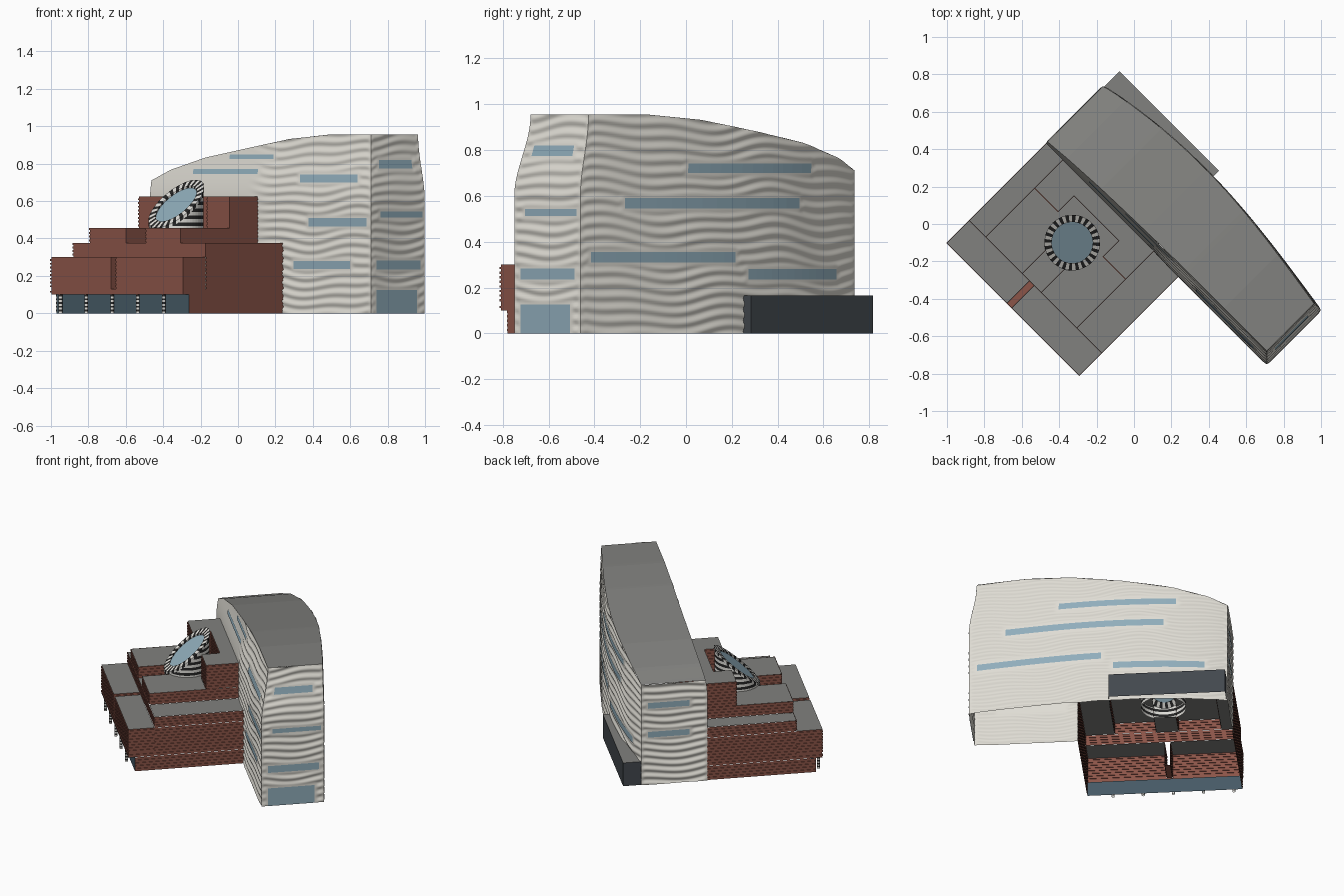
import bpy, math
from math import sin, cos, pi, sqrt

if "Cube" in bpy.data.objects:
    bpy.data.objects.remove(bpy.data.objects["Cube"])

R2 = sqrt(2)


def mat(name, c):
    m = bpy.data.materials.new(name)
    m.diffuse_color = (*c, 1)
    m.use_nodes = True
    m.node_tree.nodes["Principled BSDF"].inputs["Base Color"].default_value = m.diffuse_color
    return m


BRICK = mat("brick", (0.26, 0.09, 0.065))
WHITE = mat("pale_panel", (0.74, 0.72, 0.66))
GLASS = mat("window_glass", (0.28, 0.42, 0.50))
ROOF = mat("roof_grey", (0.22, 0.22, 0.21))
DARK = mat("dark_glass", (0.06, 0.10, 0.13))
SLATE = mat("slate", (0.055, 0.065, 0.075))
BLACK = mat("black_stone", (0.02, 0.02, 0.02))
LIGHT = mat("white_stone", (0.75, 0.74, 0.70))


def make(name, pts, faces, mats, idx=None, smooth=False):
    """Mesh from plan coordinates (u along the street, v inward), turned 45 degrees."""
    me = bpy.data.meshes.new(name)
    me.from_pydata([((u + v) / R2, (v - u) / R2, z) for u, v, z in pts], [], faces)
    for m in mats:
        me.materials.append(m)
    for i, p in enumerate(me.polygons):
        p.use_smooth = smooth
        if idx:
            p.material_index = idx[i]
    ob = bpy.data.objects.new(name, me)
    bpy.context.collection.objects.link(ob)
    return ob


def grid(name, f, nx, ny, m, smooth=False, skip=None):
    pts = [f(i / nx, j / ny) for j in range(ny + 1) for i in range(nx + 1)]
    w, faces = nx + 1, []
    for j in range(ny):
        for i in range(nx):
            q = (j * w + i, j * w + i + 1, (j + 1) * w + i + 1, (j + 1) * w + i)
            if not (skip and skip(pts[q[2]])):
                faces.append(q)
    return make(name, pts, faces, [m], smooth=smooth)


def sstep(a, b, x):
    t = min(1, max(0, (x - a) / (b - a)))
    return t * t * (3 - 2 * t)


def lerp(a, b, t):
    return a + (b - a) * t


# ---- tower: rippled curved shell ----
U0, U1, V0 = -0.638, 1.032, -0.028
TOP = [(-0.64, 0.71), (-0.5, 0.768), (-0.25, 0.832), (0.08, 0.884), (0.4, 0.932), (0.7, 0.955), (1.1, 0.955)]


def top(a):
    u = lerp(U0, U1, a)
    for (p, h), (q, k) in zip(TOP, TOP[1:]):
        if u <= q:
            return lerp(h, k, (u - p) / (q - p))


def lean(z):
    return 0.05 * sstep(0.60, 0.95, z)


def back_v(a):
    return lerp(0.403, 0.38, a) + 0.085 * sin(pi * min(1, max(0, a)) ** 0.85)


def surf(side, t, z, off=0.0):
    s = lean(z)
    if side in ("front", "back"):
        u = lerp(U0, U1 - s, t)
        return (u, V0 + s - off, z) if side == "front" else (u, back_v(t) + off, z)
    if side == "right":
        return (U1 - s + off, lerp(V0 + s, 0.38, t), z)
    return (U0 - off, lerp(V0 + s, 0.403, t), z)


# windows: view-axis start/end as read off the elevations, then z range
WIN = {
    "front": [(-.06, .18, .825, .85), (-.25, .10, .745, .772), (.33, .64, .70, .743),
              (.38, .69, .465, .51), (.30, .60, .238, .28)],
    "right": [(-.705, -.515, .775, .82), (-.70, -.475, .513, .543), (-.72, -.485, .235, .283),
              (-.72, -.505, .0, .125)],
    "back": [(.54, .0, .70, .742), (.485, -.24, .545, .59), (.20, -.37, .31, .355), (.67, .255, .235, .28)],
    "left": [(.09, .36, .54, .58), (.09, .36, .335, .375)],
}
CONV = {"front": lambda x: (R2 * x - V0 - U0) / (U1 - U0),
        "back": lambda y: (0.455 - R2 * y - U0) / (U1 - U0),
        "right": lambda y: (R2 * y + U1 - V0) / (0.38 - V0),
        "left": lambda v: (v - V0) / (0.403 - V0)}


def ripple(side, t, z, wins):
    length = 1.67 if side in ("front", "back") else 0.42
    s = t * length
    k = sstep(0, 0.02, s) * sstep(0, 0.02, length - s)
    if side == "front":
        k *= sstep(0.72, 0.95, s)
    for a, b, c, d in wins:
        ds = max(a * length - s, s - b * length, 0)
        dz = max(c - z, z - d, 0)
        k *= sstep(0.006, 0.032, math.hypot(ds, dz))
    ph = z / 0.05 + 0.35 * sin(6 * s + 2 * z) + 0.2 * sin(13 * s - 5 * z)
    return 0.0045 * k * sin(2 * pi * ph)


def behind_brick(p):
    u, v, z = p
    return (u < 0.37 and z < 0.375) or (-0.5 < u < 0.17 and z < 0.62)


for side, rows in WIN.items():
    wins = [(CONV[side](a), CONV[side](b), c, d) for a, b, c, d in rows]
    long = side in ("front", "back")
    flip = side in ("back", "left")

    def f(x, y):
        t = 1 - x if flip else x
        z = y * top(t if long else (1 if side == "right" else 0))
        return surf(side, t, z, ripple(side, t, z, wins))
    grid("tower_wall_" + side, f, 140 if long else 40, 110, WHITE, True,
         behind_brick if side == "front" else None)
    for n, (a, b, c, d) in enumerate(wins):
        def g(x, y):
            return surf(side, lerp(b, a, x) if flip else lerp(a, b, x), lerp(c, d, y), 0.003)
        grid(f"window_{side}_{n + 1}", g, 12, 3, GLASS)


def roof_pt(x, y):
    z = top(x)
    p, q = surf("front", x, z), surf("back", x, z)
    return tuple(lerp(p[k], q[k], y) for k in range(3))


grid("tower_roof", roof_pt, 60, 1, ROOF)


# ---- brick steps: coursed walls and flat roofs ----
def wall(name, path, z0, z1, m=BRICK, rib=0.004, step=0.01):
    nrm = []
    for p, q in zip(path, path[1:]):
        l = math.hypot(q[0] - p[0], q[1] - p[1])
        nrm.append(((q[1] - p[1]) / l, (p[0] - q[0]) / l))
    offs = [nrm[0]] + [(a[0] + b[0], a[1] + b[1]) for a, b in zip(nrm, nrm[1:])] + [nrm[-1]]
    pts, faces, w = [], [], len(path)
    n = max(1, round((z1 - z0) / step)) if rib else 1
    for i in range(n):
        r = rib * (i % 2) - rib / 2
        for z in (lerp(z0, z1, i / n), lerp(z0, z1, (i + 1) / n)):
            pts += [(p[0] + o[0] * r, p[1] + o[1] * r, z) for p, o in zip(path, offs)]
    for j in range(2 * n - 1):
        faces += [(j * w + i, j * w + i + 1, (j + 1) * w + i + 1, (j + 1) * w + i) for i in range(w - 1)]
    make(name, pts, faces, [m])


def slab(name, u0, u1, v0, v1, z, m=ROOF):
    make(name, [(u0, v0, z), (u1, v0, z), (u1, v1, z), (u0, v1, z)], [(0, 1, 2, 3)], [m])


L, R, F, B = -0.636, 0.366, -0.78, -0.024      # brick block extents
G, S = -0.737, -0.61                           # glazing line, first setback
C, TL, TR, TV = -0.163, -0.512, 0.177, -0.24   # drum axis, upper tiers
s0, s1 = C - 0.018, C + 0.018                  # front slot
c0, c1, n0, n1, NV = C - 0.072, C + 0.072, C - 0.17, C + 0.17, -0.12

wall("side_base_left", [(L, B), (L, G)], 0, 0.1)
wall("side_base_right", [(R, G), (R, B)], 0, 0.1)
wall("front_band", [(L, S), (L, F), (R, F), (R, S)], 0.1, 0.13)
wall("front_tier_left", [(L, S), (L, F), (s0, F), (s0, S)], 0.13, 0.3)
wall("front_tier_right", [(s1, S), (s1, F), (R, F), (R, S)], 0.13, 0.3)
slab("slot_floor", s0, s1, F, S, 0.13, BRICK)
slab("front_soffit", L, R, F, G, 0.1, SLATE)
slab("front_roof_left", L, s0, F, S, 0.3)
slab("front_roof_right", s1, R, F, S, 0.3)
wall("second_side_left", [(L, B), (L, S)], 0.1, 0.3)
wall("second_side_right", [(R, S), (R, B)], 0.1, 0.3)
wall("second_tier", [(L, B), (L, S), (R, S), (R, B)], 0.3, 0.375)
slab("second_roof_left", L, TL, S, B, 0.375)
slab("second_roof_right", TR, R, S, B, 0.375)
slab("second_roof_slot", c0, c1, S, -0.42, 0.375)
wall("third_tier_left", [(TL, TV), (TL, S), (c0, S), (c0, -0.42)], 0.375, 0.455)
wall("third_tier_right", [(c1, -0.42), (c1, S), (TR, S), (TR, TV)], 0.375, 0.455)
slab("third_roof_left", TL, c0, S, TV, 0.455)
slab("third_roof_right", c1, TR, S, TV, 0.455)
slab("third_roof_notch", n0, n1, TV, NV, 0.455)
wall("top_side_left", [(TL, B), (TL, TV)], 0.375, 0.455)
wall("top_side_right", [(TR, TV), (TR, B)], 0.375, 0.455)
wall("top_tier", [(TL, B), (TL, TV), (n0, TV), (n0, NV), (n1, NV), (n1, TV), (TR, TV), (TR, B)], 0.455, 0.625)
slab("top_roof_left", TL, n0, TV, B, 0.625)
slab("top_roof_right", n1, TR, TV, B, 0.625)
slab("top_roof_back", n0, n1, NV, B, 0.625)

# ---- street glazing and striped columns ----
wall("street_glazing", [(L, G), (R, G)], 0, 0.1, DARK, 0)


def striped_column(name, u, v, r, n=12, bands=10):
    pts = [(u + r * cos(2 * pi * i / n), v + r * sin(2 * pi * i / n), 0.1 * j / bands)
           for j in range(bands + 1) for i in range(n)]
    faces = [(j * n + i, j * n + (i + 1) % n, (j + 1) * n + (i + 1) % n, (j + 1) * n + i)
             for j in range(bands) for i in range(n)]
    make(name, pts, faces, [LIGHT, BLACK], [k // n % 2 for k in range(len(faces))])


for k in range(5):
    striped_column(f"column_{k + 1}", -0.578 + 0.195 * k, -0.764, 0.01)

# ---- striped drum with slanted skylight ----
CV, N, BANDS = -0.304, 48, 18


def cut(v):
    return 0.58 + 0.86 * (v - CV)


def ring_pt(i, r, dz=0.0):
    t = 2 * pi * i / N
    v = CV + r * sin(t)
    return (C + r * cos(t), v, cut(v) + dz)


pts, faces, idx = [], [], []
for j in range(BANDS + 1):
    for i in range(N):
        u, v, z = ring_pt(i, 0.145)
        pts.append((u, v, min(z, 0.375 + 0.0185 * j)))
for j in range(BANDS):
    for i in range(N):
        a, b = j * N + i, j * N + (i + 1) % N
        if pts[a + N][2] - pts[a][2] > 1e-5 or pts[b + N][2] - pts[b][2] > 1e-5:
            faces.append((a, b, b + N, a + N))
            idx.append(j % 2)
make("drum", pts, faces, [LIGHT, BLACK], idx)

pts = [ring_pt(i, r, d) for r, d in ((0.149, -0.012), (0.149, 0.006), (0.11, 0.006), (0.11, -0.006)) for i in range(N)]
faces = [(j * N + i, j * N + (i + 1) % N, (j + 1) * N + (i + 1) % N, (j + 1) * N + i)
         for j in range(3) for i in range(N)]
make("skylight_rim", pts, faces, [LIGHT, BLACK], [k % 2 for k in range(len(faces))])
make("skylight_glass", [ring_pt(i, 0.11, -0.004) for i in range(N)], [tuple(range(N))], [GLASS])

# ---- low rear annex ----
wall("annex_walls", [(0.12, 0.40), (0.12, 0.522), (-0.633, 0.522), (-0.633, 0.40)], 0, 0.165, SLATE, 0)
slab("annex_roof", -0.633, 0.12, 0.40, 0.522, 0.165)
